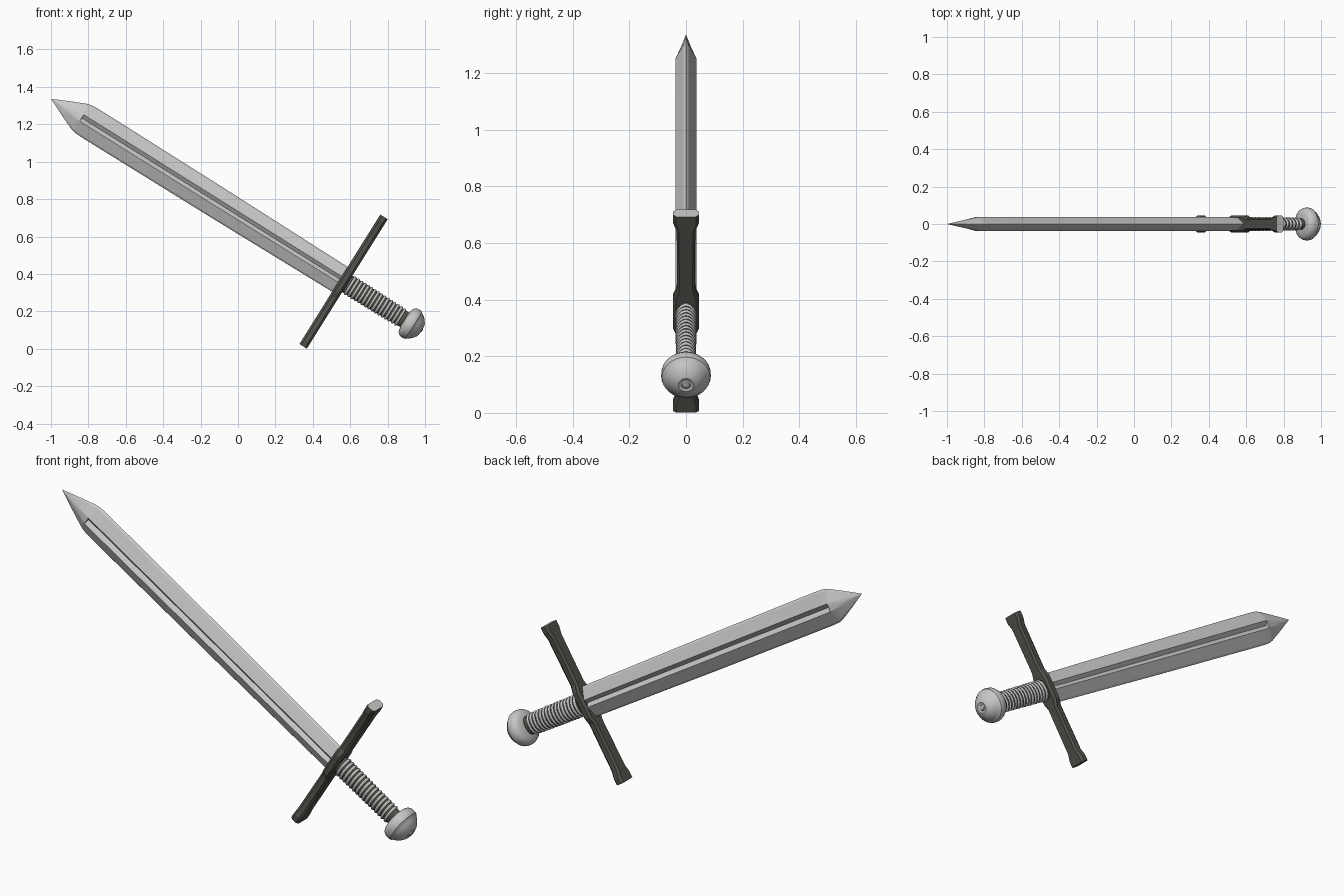
import bpy, bmesh, math
from mathutils import Matrix, Vector

if "Cube" in bpy.data.objects:
    bpy.data.objects.remove(bpy.data.objects["Cube"])

# Local frame: X runs to the blade tip, Y is thickness, Z runs along the guard
A = math.radians(32)
C, S = math.cos(A), math.sin(A)
CENTRE = Vector((0.5645, 0, 0.359))
FRAME = Matrix(((-C, 0, S), (0, -1, 0), (S, 0, C)))


def material(name, rgb):
    m = bpy.data.materials.new(name)
    m.diffuse_color = (*rgb, 1)
    m.use_nodes = True
    m.node_tree.nodes["Principled BSDF"].inputs["Base Color"].default_value = m.diffuse_color
    return m


STEEL = material("light steel", (0.60, 0.60, 0.60))
DARK = material("dark iron", (0.085, 0.085, 0.075))
WIRE = material("pale wire", (0.58, 0.58, 0.57))
POMMEL = material("pommel steel", (0.56, 0.56, 0.55))


def loft(bm, sections, closed=False):
    """Skin a list of equal-length point rings; close the loop or cap the ends."""
    rings = [[bm.verts.new(p) for p in sec] for sec in sections]
    n = len(rings[0])
    pairs = list(zip(rings, rings[1:]))
    if closed:
        pairs.append((rings[-1], rings[0]))
    for a, b in pairs:
        for i in range(n):
            j = (i + 1) % n
            bm.faces.new((a[i], a[j], b[j], b[i]))
    if not closed:
        bm.faces.new(rings[0])
        bm.faces.new(rings[-1])


def finish(name, bm, mats, angle=30):
    bmesh.ops.remove_doubles(bm, verts=bm.verts, dist=1e-5)
    bmesh.ops.recalc_face_normals(bm, faces=bm.faces)
    for v in bm.verts:
        v.co = CENTRE + FRAME @ v.co
    me = bpy.data.meshes.new(name)
    bm.to_mesh(me)
    bm.free()
    for m in mats:
        me.materials.append(m)
    ob = bpy.data.objects.new(name, me)
    bpy.context.collection.objects.link(ob)
    bpy.ops.object.select_all(action='DESELECT')
    ob.select_set(True)
    bpy.context.view_layer.objects.active = ob
    bpy.ops.object.shade_smooth_by_angle(angle=math.radians(angle))
    return ob


def ellipse(x, ry, rz, n=32):
    return [(x, ry * math.cos(2 * math.pi * i / n), rz * math.sin(2 * math.pi * i / n))
            for i in range(n)]


# Blade: diamond section with a V groove on both sides
def blade_section(t, hw, thick, groove):
    k = hw / 0.085
    half = [(hw, 0), (0.9 * hw, 0.24 * thick), (0.02 * k, thick), (0, groove),
            (-0.02 * k, thick), (-0.9 * hw, 0.24 * thick), (-hw, 0)]
    ring = half + [(r, -y) for r, y in half[-2:0:-1]]
    return [(t, y, r) for r, y in ring]


bm = bmesh.new()
loft(bm, [blade_section(*s) for s in (
    (0.0, 0.078, 0.036, 0.020), (0.8, 0.085, 0.037, 0.020),
    (1.5, 0.088, 0.037, 0.020), (1.60, 0.088, 0.037, 0.020),
    (1.635, 0.0865, 0.037, 0.020), (1.65, 0.084, 0.037, 0.020),
    (1.651, 0.084, 0.037, 0.037), (1.67, 0.078, 0.033, 0.034),
    (1.753, 0.042, 0.016, 0.018), (1.843, 0.0005, 0.0003, 0.0003))])
finish("blade", bm, [STEEL], 15)

# Cross guard: bar that flares in thickness at the middle and both ends
half = [(0.065, 0.046), (0.10, 0.031), (0.34, 0.033), (0.375, 0.046), (0.408, 0.046)]
stations = [(-z, y) for z, y in reversed(half)] + half
bm = bmesh.new()
loft(bm, [[(x, y * sy, z) for x, sy in (
    (-0.0235, -0.75), (-0.0235, 0.75), (-0.012, 1), (0.012, 1),
    (0.0235, 0.75), (0.0235, -0.75), (0.012, -1), (-0.012, -1))] for z, y in stations])
bm.faces.ensure_lookup_table()
for f in bm.faces:
    # pale upper end face
    f.material_index = int(f.calc_center_median().z > 0.4075)
finish("cross_guard", bm, [DARK, WIRE], 20)

# Grip core
bm = bmesh.new()
loft(bm, [ellipse(-0.01, 0.033, 0.052), ellipse(-0.2, 0.032, 0.051),
          ellipse(-0.40, 0.030, 0.045)])
finish("grip_core", bm, [DARK])

# Wire wrap: a row of rings around the grip
bm = bmesh.new()
COUNT, R = 16, 0.0075
for k in range(COUNT):
    x = -0.042 - k * 0.315 / (COUNT - 1)
    shrink = 0.004 * k / COUNT
    loft(bm, [ellipse(x + R * math.cos(a), 0.031 - shrink + R * math.sin(a),
                      0.050 - shrink + R * math.sin(a))
              for a in (2 * math.pi * j / 8 for j in range(8))], closed=True)
finish("grip_wire", bm, [WIRE], 50)

# Pommel: turned profile with rim, dome and a small end button
bm = bmesh.new()
profile = [(0.385, 0.042), (0.390, 0.068), (0.398, 0.080), (0.412, 0.087),
           (0.430, 0.088), (0.442, 0.085), (0.446, 0.079), (0.462, 0.070),
           (0.476, 0.056), (0.487, 0.040), (0.492, 0.027), (0.489, 0.022),
           (0.489, 0.016), (0.494, 0.012), (0.496, 0.004)]
loft(bm, [ellipse(-s, r, r) for s, r in profile])
finish("pommel", bm, [POMMEL], 35)
